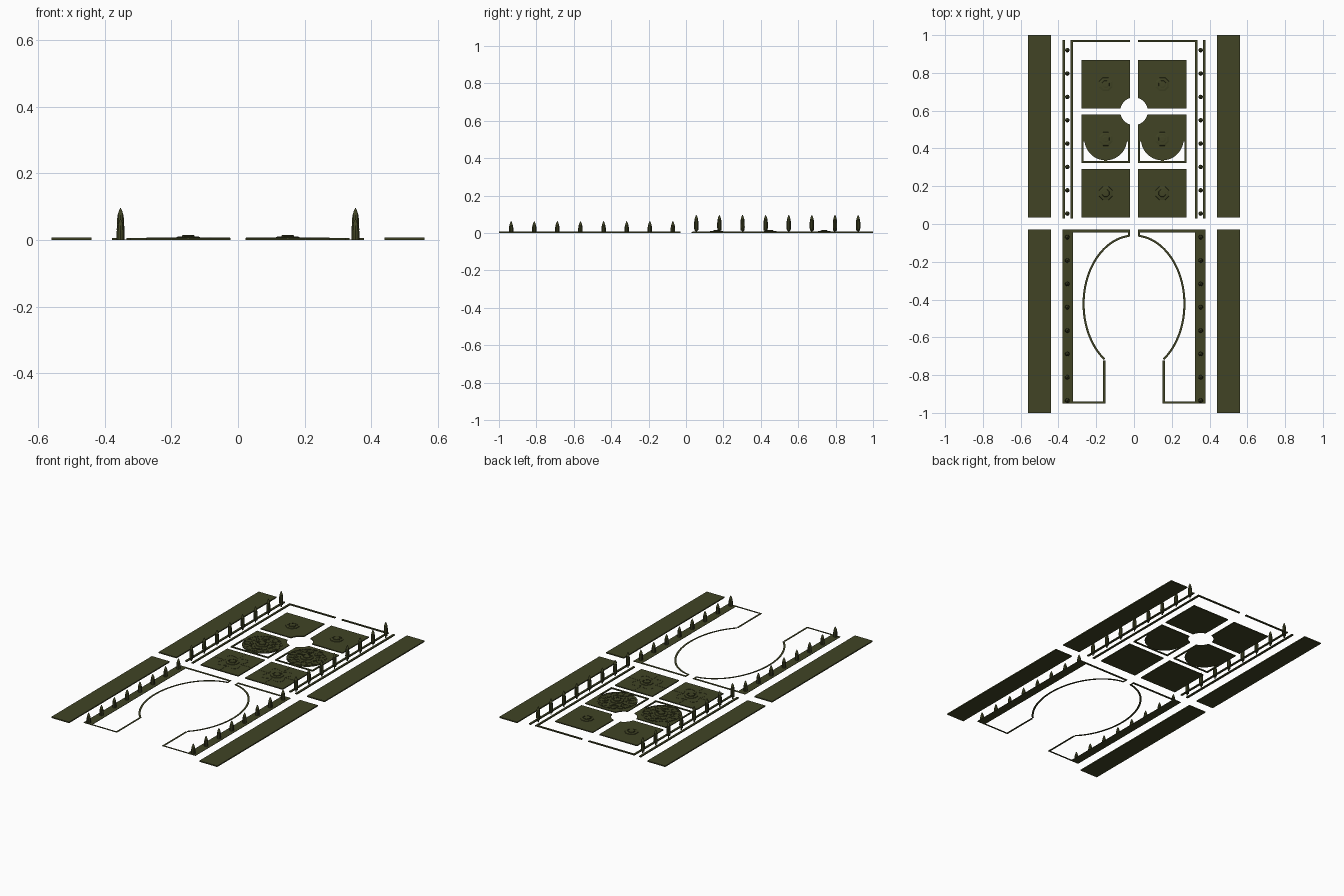
import bpy, bmesh, math
from math import sin, cos, pi, sqrt

if "Cube" in bpy.data.objects:
    bpy.data.objects.remove(bpy.data.objects["Cube"])

green = bpy.data.materials.new("hedge_green")
green.diffuse_color = (0.052, 0.057, 0.018, 1)
green.use_nodes = True
green.node_tree.nodes["Principled BSDF"].inputs["Base Color"].default_value = green.diffuse_color


def finish(name, bm, mirror=True):
    bmesh.ops.recalc_face_normals(bm, faces=bm.faces)
    me = bpy.data.meshes.new(name)
    bm.to_mesh(me)
    bm.free()
    me.materials.append(green)
    ob = bpy.data.objects.new(name, me)
    bpy.context.collection.objects.link(ob)
    if mirror:
        ob.modifiers.new("mirror", 'MIRROR').use_mirror_merge = False
    return ob


def prism(bm, pts, z0, z1):
    lo = [bm.verts.new((x, y, z0)) for x, y in pts]
    hi = [bm.verts.new((x, y, z1)) for x, y in pts]
    n = len(pts)
    bm.faces.new(hi)
    bm.faces.new(lo[::-1])
    for i in range(n):
        j = (i + 1) % n
        bm.faces.new((lo[i], lo[j], hi[j], hi[i]))


def rect(bm, x0, x1, y0, y1, z0, z1):
    prism(bm, [(x0, y0), (x1, y0), (x1, y1), (x0, y1)], z0, z1)


def ribbon(bm, path, w, z0, z1, closed=False):
    """Low hedge of width w along a path."""
    n = len(path)
    rows = []
    for i, (x, y) in enumerate(path):
        a = path[(i - 1) % n] if closed or i else path[i]
        b = path[(i + 1) % n] if closed or i < n - 1 else path[i]
        dx, dy = b[0] - a[0], b[1] - a[1]
        l = math.hypot(dx, dy)
        ox, oy = -dy / l * w / 2, dx / l * w / 2
        rows.append([bm.verts.new(p) for p in (
            (x + ox, y + oy, z0), (x - ox, y - oy, z0),
            (x - ox, y - oy, z1), (x + ox, y + oy, z1))])
    for i in range(n if closed else n - 1):
        r, s = rows[i], rows[(i + 1) % n]
        for k in range(4):
            m = (k + 1) % 4
            bm.faces.new((r[k], r[m], s[m], s[k]))
    if not closed:
        bm.faces.new(rows[0])
        bm.faces.new(rows[-1][::-1])


def lathe(bm, cx, cy, prof, n=8):
    rings = [[bm.verts.new((cx + r * cos(2 * pi * (i + .5) / n),
                            cy + r * sin(2 * pi * (i + .5) / n), z))
              for i in range(n)] for r, z in prof]
    for a, b in zip(rings, rings[1:]):
        for i in range(n):
            j = (i + 1) % n
            bm.faces.new((a[i], a[j], b[j], b[i]))
    bm.faces.new(rings[0][::-1])
    bm.faces.new(rings[-1])


# Outer lawns
bm = bmesh.new()
rect(bm, .44, .56, .035, 1.0, 0, .007)
rect(bm, .44, .56, -1.0, -.03, 0, .007)
finish("outer_lawns", bm)

# Hedges around the rear garden
bm = bmesh.new()
rect(bm, .365, .378, .03, .975, 0, .006)
rect(bm, .323, .335, .03, .975, 0, .006)
rect(bm, .0225, .323, .964, .975, 0, .006)
finish("rear_border_hedges", bm)

# Clipped trees along both sides
tall = [(.004, 0), (.004, .011), (.010, .013), (.012, .03), (.0115, .058),
        (.009, .075), (.005, .088), (.001, .096)]
short = [(.012, 0), (.012, .027), (.009, .043), (.005, .055), (.001, .063)]
for name, y0, prof in (("rear_trees", .055, tall), ("front_trees", -.935, short)):
    bm = bmesh.new()
    for i in range(8):
        lathe(bm, .353, y0 + i * .1236, prof, 10)
    finish(name, bm)

# Planting beds; the inner corners are cut by the round plaza
X0, X1, CY, R = .0225, .277, .597, .073
CX = (X0 + X1) / 2


def plaza_arc(y):
    """Arc from the inner side (x = X0) to the edge at height y."""
    s = 1 if y > CY else -1
    a0, a1 = math.acos(X0 / R), math.asin(abs(y - CY) / R)
    ts = [a0 + (a1 - a0) * i / 10 for i in range(11)]
    return [(R * cos(t), CY + s * R * sin(t)) for t in ts]


bm = bmesh.new()
prism(bm, plaza_arc(.612) + [(X1, .612), (X1, .867), (X0, .867)], 0, .006)
finish("back_beds", bm)

bm = bmesh.new()
rect(bm, X0, X1, .035, .291, 0, .006)
finish("near_beds", bm)

# Middle bed: square top half, round lower half inside a thin hedge frame
bm = bmesh.new()
MY, MR = .45, .113
arc = [(CX + MR * cos(t), MY - MR * sin(t)) for t in
       [pi * i / 28 for i in range(29)]]
prism(bm, plaza_arc(.579) + [(X1, .579), (X1, MY - .012), (arc[0][0], MY - .012)]
      + arc[2:-2] + [(arc[-1][0], MY - .012), (X0, MY - .012)], 0, .005)
rect(bm, X0, X0 + .009, .324, MY - .012, 0, .006)
rect(bm, X1 - .009, X1, .324, MY - .012, 0, .006)
rect(bm, X0, X1, .324, .333, 0, .006)
rect(bm, CX - .008, CX + .008, .333, .345, 0, .006)
finish("middle_beds", bm)


def ring(cx, cy, r, amp=0, k=4, ph=0, n=64):
    return [(cx + (r + amp * cos(k * t + ph)) * cos(t),
             cy + (r + amp * cos(k * t + ph)) * sin(t))
            for t in [2 * pi * i / n for i in range(n)]]


# Scroll pattern on the middle beds
bm = bmesh.new()
ribbon(bm, ring(CX, MY, .108), .005, .004, .007, True)
ribbon(bm, ring(CX, MY, .06, .012, 8), .005, .004, .007, True)
for i in range(8):
    a = 2 * pi * i / 8 + pi / 8
    ribbon(bm, ring(CX + .085 * cos(a), MY + .085 * sin(a), .018, n=14),
           .004, .004, .007, True)
    for s in (-1, 1):
        ribbon(bm, [(CX + (.07 + .035 * u) * cos(a + pi / 8 + s * .22 * sin(pi * u)),
                     MY + (.07 + .035 * u) * sin(a + pi / 8 + s * .22 * sin(pi * u)))
                    for u in [j / 6 for j in range(7)]], .004, .004, .007)
finish("scroll_hedges", bm)

# Star pattern on the near beds
bm = bmesh.new()
NY = .163
ribbon(bm, ring(CX, NY, .07, .017, 4, pi), .004, .005, .007, True)
for dx, dy in ((1, 0), (-1, 0), (0, 1), (0, -1)):
    ribbon(bm, [(CX + dx * .053, NY + dy * .053), (CX + dx * .125, NY + dy * .125)],
           .004, .005, .007)
finish("star_hedges", bm)

# Stepped mounds in the centre of every bed
bm = bmesh.new()
for y in (.739, MY, NY):
    lathe(bm, CX, y, [(.04, .003), (.038, .009), (.028, .011), (.028, .009),
                      (.021, .009), (.020, .014), (.012, .015)])
finish("bed_mounds", bm)

# Front garden: side strips, straight hedges and the oval hedge
T = .002
bm = bmesh.new()
rect(bm, .323, .378, -.95, -.03, 0, T)
rect(bm, .0225, .323, -.044, -.03, 0, T)
rect(bm, .0225, .032, -.066, -.044, 0, T)
rect(bm, .152, .323, -.95, -.94, 0, T)
rect(bm, .152, .163, -.94, -.722, 0, T)
finish("front_border_hedges", bm)

bm = bmesh.new()
A, B, OY = .267, .362, -.423
t0, t1 = math.acos(.028 / A), -math.acos(.157 / A)
ribbon(bm, [(A * cos(t), OY + B * sin(t)) for t in
            [t0 + (t1 - t0) * i / 40 for i in range(41)]], .011, 0, T)
finish("oval_hedge", bm)
